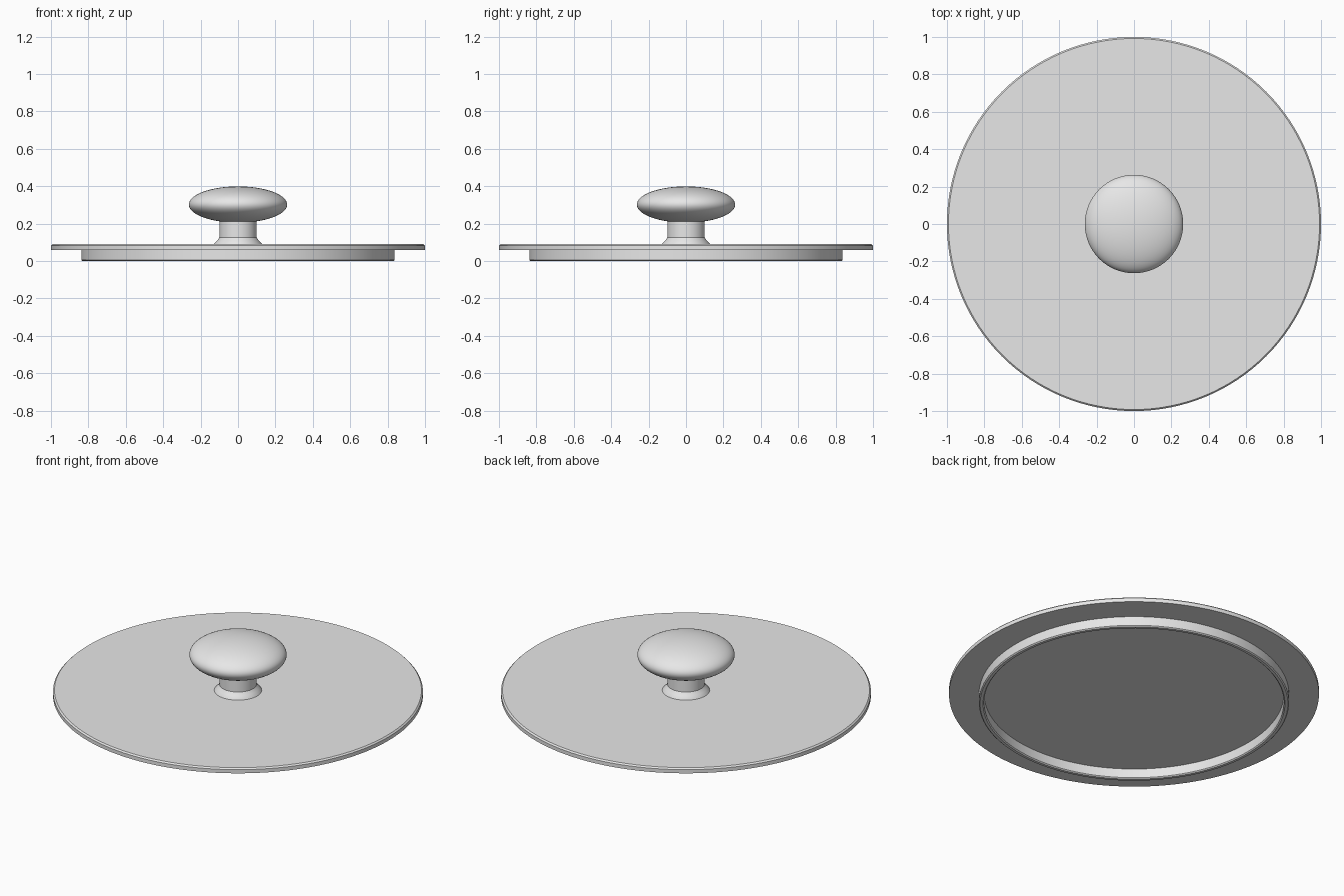
import bpy
import bmesh
import math

cube = bpy.data.objects.get("Cube")
if cube:
    bpy.data.objects.remove(cube, do_unlink=True)

# Single plain grey
grey = bpy.data.materials.new("light_grey")
grey.use_nodes = True
GREY = (0.8, 0.8, 0.8, 1)
grey.diffuse_color = GREY
grey.node_tree.nodes["Principled BSDF"].inputs["Base Color"].default_value = GREY


def lathe(name, profile, steps=128, closed=False):
    """Turn a radius/height profile around the vertical axis."""
    bm = bmesh.new()
    verts = [bm.verts.new((r, 0, z)) for r, z in profile]
    pairs = list(zip(verts, verts[1:]))
    if closed:
        pairs.append((verts[-1], verts[0]))
    edges = [bm.edges.new(p) for p in pairs]
    bmesh.ops.spin(bm, geom=verts + edges, cent=(0, 0, 0), axis=(0, 0, 1),
                   angle=math.tau, steps=steps)
    bmesh.ops.remove_doubles(bm, verts=bm.verts, dist=0.0001)
    bmesh.ops.recalc_face_normals(bm, faces=bm.faces)
    mesh = bpy.data.meshes.new(name)
    bm.to_mesh(mesh)
    bm.free()
    mesh.materials.append(grey)
    obj = bpy.data.objects.new(name, mesh)
    bpy.context.collection.objects.link(obj)
    bpy.ops.object.select_all(action="DESELECT")
    obj.select_set(True)
    bpy.context.view_layer.objects.active = obj
    bpy.ops.object.shade_smooth_by_angle(angle=math.radians(30))
    return obj


# Flat disc with a small chamfer on its upper edge
lathe("lid_plate", [(0, 0.06), (1, 0.06), (1, 0.082), (0.992, 0.09), (0, 0.09)])

# Locating ring under the disc, chamfered at the bottom
lathe("locating_ring", [(0.838, 0.065), (0.838, 0.006), (0.832, 0),
                        (0.816, 0), (0.81, 0.006), (0.81, 0.065)], closed=True)

# Flared neck
lathe("knob_neck", [(0, 0.085), (0.13, 0.085), (0.128, 0.092), (0.112, 0.108),
                    (0.1, 0.125), (0.1, 0.25), (0, 0.25)], steps=64)

# Flattened round knob
arc = [math.pi * i / 32 for i in range(33)]
lathe("knob", [(0.263 * math.sin(a), 0.302 - 0.097 * math.cos(a)) for a in arc], steps=96)
